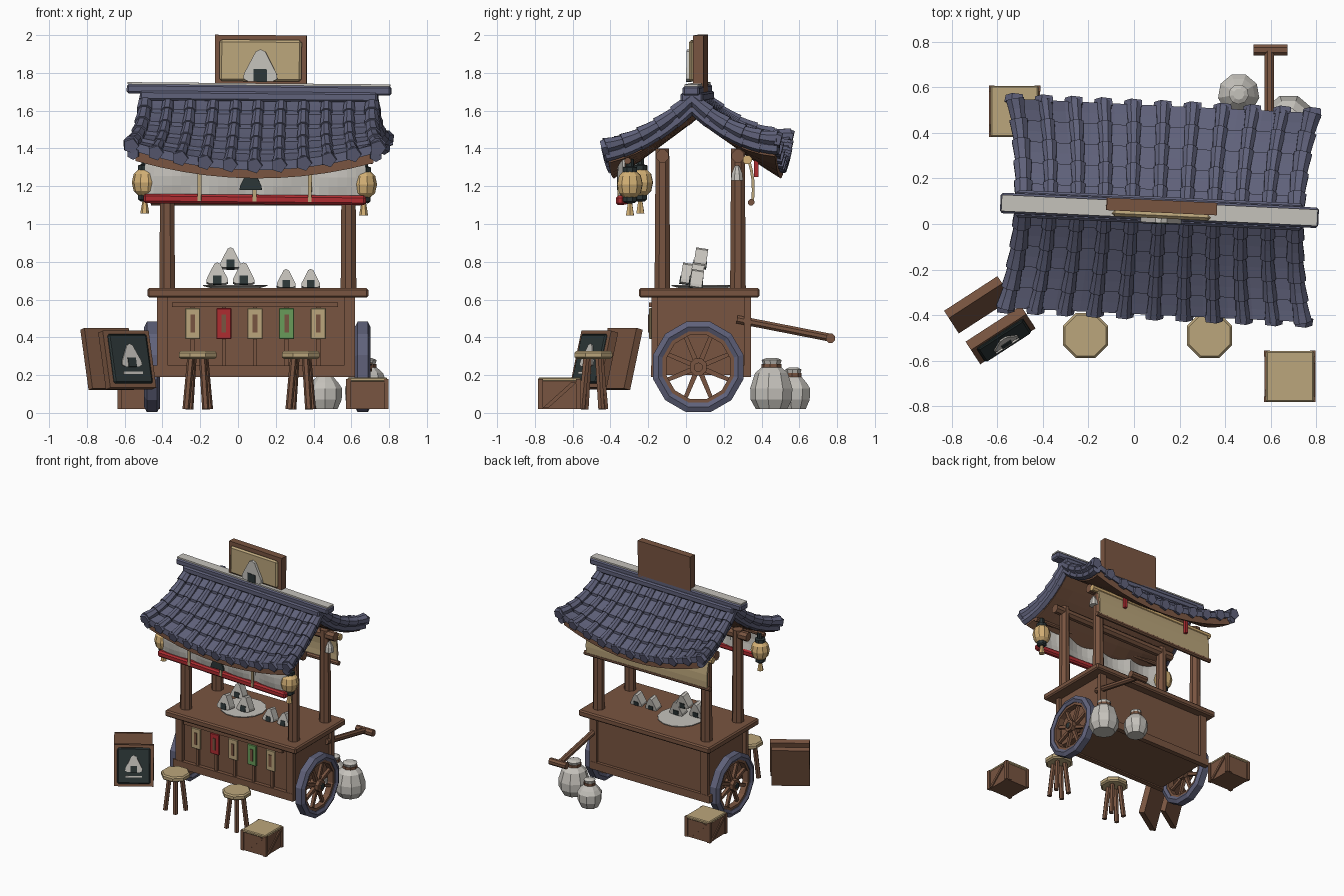
import bpy, bmesh, math
from mathutils import Vector as V, Matrix as Mx

if "Cube" in bpy.data.objects:
    bpy.data.objects.remove(bpy.data.objects["Cube"])

def mat(name, r, g, b):
    m = bpy.data.materials.new(name)
    m.diffuse_color = (r, g, b, 1)
    m.use_nodes = True
    m.node_tree.nodes["Principled BSDF"].inputs["Base Color"].default_value = m.diffuse_color
    return m

WOOD = mat("brown wood", .19, .09, .052)
TILE = mat("slate blue", .115, .12, .195)
CREAM = mat("cream", .50, .38, .20)
WHITE = mat("rice white", .56, .54, .50)
RED = mat("red cloth", .42, .025, .03)
GREEN = mat("green card", .14, .33, .10)
DARK = mat("seaweed dark", .025, .037, .038)
LAMP = mat("lantern yellow", .66, .44, .18)
I = Mx.Identity(4)

def make(name, bm, m, M=I):
    bmesh.ops.recalc_face_normals(bm, faces=bm.faces[:])
    me = bpy.data.meshes.new(name)
    bm.to_mesh(me)
    bm.free()
    me.materials.append(m)
    o = bpy.data.objects.new(name, me)
    o.matrix_world = M
    bpy.context.collection.objects.link(o)
    return o

def add_box(bm, x0, x1, y0, y1, z0, z1):
    S = Mx.Translation(((x0+x1)/2, (y0+y1)/2, (z0+z1)/2)) @ Mx.Diagonal((x1-x0, y1-y0, z1-z0, 1))
    bmesh.ops.create_cube(bm, size=1, matrix=S)

def box(name, m, dims, M=I, bevel=0.0):
    bm = bmesh.new()
    add_box(bm, *dims)
    if bevel:
        bmesh.ops.bevel(bm, geom=bm.edges[:], offset=bevel, segments=1, affect='EDGES')
    return make(name, bm, m, M)

def tube(bm, pts, rads, n=8):
    """Closed tube through points with a radius at each."""
    pts = [V(p) for p in pts]
    rings = []
    for i, p in enumerate(pts):
        t = (pts[min(i+1, len(pts)-1)] - pts[max(i-1, 0)]).normalized()
        a = t.cross(V((1, 0, 0)) if abs(t.z) > .9 else V((0, 0, 1))).normalized()
        b = a.cross(t)
        rings.append([bm.verts.new(p + rads[i]*(math.cos(w)*a + math.sin(w)*b))
                      for w in [math.tau*(k+.5)/n for k in range(n)]])
    for q, r in zip(rings, rings[1:]):
        for k in range(n):
            bm.faces.new((q[k], q[(k+1) % n], r[(k+1) % n], r[k]))
    bm.faces.new(rings[0])
    bm.faces.new(rings[-1])

def rod(name, m, a, b, r, r2=None, n=8, M=I):
    bm = bmesh.new()
    tube(bm, [a, b], [r, r2 or r], n)
    return make(name, bm, m, M)

def lathe(name, m, prof, c, n=8):
    """Vertical turned shape from (radius, height) pairs."""
    bm = bmesh.new()
    tube(bm, [(c[0], c[1], c[2]+z) for r, z in prof], [r for r, z in prof], n)
    return make(name, bm, m, c[3] if len(c) > 3 else I)

def slab(bm, top, bot, nu, nv):
    """Solid sheet between two surface functions of (a, b) in 0..1."""
    g = [[[bm.verts.new(f(i/nu, j/nv)) for j in range(nv+1)] for i in range(nu+1)] for f in (top, bot)]
    for L in g:
        for i in range(nu):
            for j in range(nv):
                bm.faces.new((L[i][j], L[i+1][j], L[i+1][j+1], L[i][j+1]))
    rim = [(i, 0) for i in range(nu)] + [(nu, j) for j in range(nv)] + \
          [(i, nv) for i in range(nu, 0, -1)] + [(0, j) for j in range(nv, 0, -1)]
    for (i, j), (k, l) in zip(rim, rim[1:]+rim[:1]):
        bm.faces.new((g[0][i][j], g[0][k][l], g[1][k][l], g[1][i][j]))

def prism(name, m, pts, y0, y1, M=I):
    bm = bmesh.new()
    a, b = ([bm.verts.new((x, y, z)) for x, z in pts] for y in (y0, y1))
    bm.faces.new(a)
    bm.faces.new(b)
    for k in range(len(a)):
        j = (k+1) % len(a)
        bm.faces.new((a[k], a[j], b[j], b[k]))
    return make(name, bm, m, M)

def riceball(name, w, h, d, M, m=WHITE):
    half = [(.36, 0), (.5, .08), (.48, .24), (.14, .93)]
    pts = [(x*w, z*h) for x, z in half] + [(0, h)] + [(-x*w, z*h) for x, z in half[::-1]]
    prism(name, m, pts, -d/2, d/2, M)
    if m is WHITE:
        box(name+"_wrap", DARK, (-.2*w, .2*w, -d/2-.004, d/2+.004, -.002, .38*h), M)

# ---- roof frame: slightly turned and tilted ----
R = Mx.Translation((.11, .06, 1.5)) @ Mx.Rotation(math.radians(-2.7), 4, 'Z') @ \
    Mx.Rotation(math.radians(.5), 4, 'Y') @ Mx.Translation((0, 0, -1.5))

def roof(s, u, v, h=0):
    lift = .10 if s < 0 else .14
    return V((u*(.60+.055*v*v), s*.46*v, 1.66 - .35*(1.2*v-.2*v*v) + lift*u*u*v*v + h))

ROWS = 5
for s, side in ((-1, "front"), (1, "back")):
    pans, ribs = bmesh.new(), bmesh.new()
    for k in range(ROWS):
        row = lambda b, k=k: (k+b)/ROWS
        slab(pans, lambda a, b: roof(s, 2*a-1, row(b), .002+.02*b),
             lambda a, b: roof(s, 2*a-1, row(b), -.025), 12, 2)
        for i in range(11):
            u = -1+.2*i
            e = 1.25 if abs(u) > .95 else 1
            vs = [row(0), row(.5), row(1)]
            tube(ribs, [roof(s, u, v, .01) for v in vs], [.027*e, .031*e, .035*e], 8)
            if e > 1:
                tube(ribs, [roof(s, u*.985, v, -.04) for v in vs], [.03, .032, .034], 6)
    for i in range(11):
        p = roof(s, -1+.2*i, 1, .005)
        tube(ribs, [p-V((0, s*.015, 0)), p+V((0, s*.015, -.008))], [.046, .042], 5)
    make(side+"_roof_pans", pans, TILE, R)
    make(side+"_roof_ribs", ribs, TILE, R)
    deck = bmesh.new()
    slab(deck, lambda a, b: roof(s, (2*a-1)*.97, .96*b, -.02),
         lambda a, b: roof(s, (2*a-1)*.97, .96*b, -.08), 10, 6)
    make(side+"_roof_boards", deck, WOOD, R)
box("ridge_base", TILE, (-.63, .63, -.06, .06, 1.65, 1.70), R, .01)
box("ridge_beam", TILE, (-.70, .70, -.045, .045, 1.685, 1.735), R, .01)
box("ridge_cap", WHITE, (-.695, .695, -.036, .036, 1.734, 1.745), R)

# ---- roof sign ----
box("sign_frame", WOOD, (-.235, .25, -.01, .045, 1.70, 2.0), R)
box("sign_board", CREAM, (-.21, .225, -.035, -.01, 1.755, 1.975), R, .012)
riceball("sign_riceball", .18, .17, .02, R @ Mx.Translation((.008, -.045, 1.755)))

# ---- front banner ----
def cloth(z0, z1, off):
    def f(y):
        return lambda a, b: V((-.585+1.17*a, -.375-off+y-.035*abs(math.sin(4*math.pi*a))*(.5+.5*b), z0+(z1-z0)*b))
    bm = bmesh.new()
    slab(bm, f(0), f(.015), 24, 3)
    return bm
bm = bmesh.new()
wave = lambda y: (lambda a, b: V((-.585+1.17*a, -.37+y-.035*abs(math.sin(4*math.pi*a))*math.sin(.5+2*b), 1.15+.2*b)))
slab(bm, wave(0), wave(.015), 24, 4)
make("front_banner", bm, WHITE, R)
box("banner_hem", RED, (-.59, .59, -.405, -.36, 1.105, 1.155), R, .012)
for x in (-.2925, 0, .2925):
    box("banner_strap", CREAM, (x-.01, x+.01, -.41, -.40, 1.12, 1.33), R)
prism("banner_emblem", DARK, [(-.06, 1.18), (.06, 1.18), (.055, 1.205), (.015, 1.285), (-.015, 1.285), (-.055, 1.205)],
      -.425, -.41, R @ Mx.Translation((-.02, 0, 0)))
rod("banner_rod", WOOD, (-.62, -.34, 1.34), (.62, -.34, 1.34), .018, M=R)

# ---- lanterns ----
for x in (-.585, .575):
    c = (x, -.33, 0, R)
    lathe("lantern", LAMP, [(.035, 1.145), (.06, 1.17), (.07, 1.215), (.06, 1.26), (.035, 1.285)], c, 10)
    lathe("lantern_cap", DARK, [(.04, 1.28), (.04, 1.305), (.022, 1.31), (.022, 1.35)], c)
    lathe("lantern_base", DARK, [(.025, 1.115), (.038, 1.125), (.038, 1.15)], c)
    lathe("lantern_tassel", LAMP, [(.024, 1.05), (.012, 1.12)], c, 6)

# ---- back cloth ----
bm = bmesh.new()
hang = lambda y: (lambda a, b: V((-.44+1.08*a, .345+y-.02*b+.012*math.sin(math.pi*b), 1.12+.22*b)))
slab(bm, hang(0), hang(.015), 6, 4)
make("back_cloth", bm, CREAM)
rod("cloth_top_rod", LAMP, (-.47, .325, 1.34), (.69, .325, 1.34), .025)
rod("cloth_bottom_rod", WOOD, (-.46, .345, 1.115), (.66, .345, 1.115), .018)
for x in (-.2, .4):
    box("cloth_tie", RED, (x-.012, x+.012, .36, .385, 1.25, 1.37))
lathe("post_bell", WHITE, [(.035, 1.23), (.03, 1.27), (.012, 1.31)], (.625, .27, 0))

# ---- posts and beams ----
for y in (-.125, .275):
    for x in (-.375, .585):
        rod("roof_post", WOOD, (x, y, .64), (x, y, 1.40), .045, .039)
    rod("top_beam", WOOD, (-.47, y, 1.36), (.68, y, 1.36), .036)

# ---- cart body ----
box("cart_body", WOOD, (-.40, .595, -.155, .32, .2, .61))
box("counter", WOOD, (-.48, .69, -.25, .39, .61, .66), bevel=.01)
for y in (-.165, .325):
    box("lower_beam", WOOD, (-.45, .62, y-.02, y+.02, .19, .25))
    for x in (-.40, .59):
        box("body_corner", WOOD, (x-.03, x+.03, y-.018, y+.018, .2, .61))
box("card_rail", WOOD, (-.35, .53, -.195, -.17, .56, .585))
for x, m in zip((-.24, -.075, .09, .257, .425), (CREAM, RED, CREAM, GREEN, CREAM)):
    box("menu_card", m, (x-.04, x+.04, -.195, -.18, .39, .555), bevel=.004)
    box("card_mark", WOOD, (x-.012, x+.012, -.2, -.194, .425, .52))
    box("front_slat", WOOD, (x-.011, x+.011, -.175, -.154, .25, .56))
rod("pull_bar", WOOD, (.595, .27, .495), (.595, .765, .398), .023)
rod("pull_handle", WOOD, (.525, .765, .395), (.675, .765, .395), .027)
rod("axle", WOOD, (-.5, .065, .241), (.71, .065, .241), .025)

# ---- wheels ----
def ring(name, m, prof, c, n):
    bm = bmesh.new()
    rs = [[bm.verts.new((c[0]+x, c[1]+r*math.cos(w), c[2]+r*math.sin(w))) for r, x in prof]
          for w in [math.tau*(k+.5)/n for k in range(n)]]
    for i in range(n):
        for j in range(len(prof)):
            l = (j+1) % len(prof)
            bm.faces.new((rs[i][j], rs[i][l], rs[(i+1) % n][l], rs[(i+1) % n][j]))
    make(name, bm, m)
for x in (-.455, .66):
    c = V((x, .065, .243))
    ring("tyre", TILE, [(.195, -.03), (.218, -.042), (.248, -.027), (.248, .027), (.218, .042), (.195, .03)], c, 12)
    ring("wheel_rim", WOOD, [(.175, -.024), (.2, -.024), (.2, .024), (.175, .024)], c, 12)
    bm = bmesh.new()
    for k in range(8):
        w = math.tau*(k+.5)/8
        tube(bm, [c, c+V((0, .18*math.cos(w), .18*math.sin(w)))], [.02, .015], 4)
    make("spokes", bm, WOOD)
    rod("hub", WOOD, c-V((.04, 0, 0)), c+V((.04, 0, 0)), .048)
    rod("hub_nut", DARK, c-V((.05, 0, 0)), c+V((.05, 0, 0)), .024, n=6)

# ---- food ----
lathe("plate", WHITE, [(.12, .658), (.17, .672), (.17, .678)], (-.015, .09, 0), 14)
for x, y, z, w in ((-.11, .0, .68, .115), (.03, .05, .68, .115), (-.04, .07, .765, .11), (.255, .05, .66, .1), (.385, .05, .66, .1)):
    riceball("riceball", w, w*.98, .065, Mx.Translation((x, y, z)) @ Mx.Rotation(-.15, 4, 'X'))

# ---- stools ----
for x in (-.213, .332):
    lathe("stool_seat", CREAM, [(.095, .285), (.108, .295), (.108, .318), (.098, .328)], (x, -.49, 0), 8)
    for k in range(4):
        a, b = math.cos(k*math.pi/2+.6), math.sin(k*math.pi/2+.6)
        rod("stool_leg", WOOD, (x+.075*a, -.49+.075*b, .02), (x+.045*a, -.49+.045*b, .29), .019, n=6)

# ---- crates ----
for x, y in ((.685, -.67), (-.525, .495)):
    T = Mx.Translation((x, y, 0))
    box("crate", WOOD, (-.103, .103, -.105, .105, .02, .172), T)
    box("crate_lid", CREAM, (-.105, .105, -.112, .112, .165, .188), T, .006)
    for k in range(4):
        Q = T @ Mx.Rotation(k*math.pi/2, 4, 'Z')
        box("crate_edge", WOOD, (-.113, -.088, -.113, -.088, .02, .18), Q)
        prism("crate_brace", WOOD, [(-.09, .025), (-.06, .025), (.09, .16), (.06, .16)], -.112, -.1, Q)

# ---- standing boards ----
tilt = Mx.Rotation(math.radians(33), 4, 'Z') @ Mx.Rotation(math.radians(-14), 4, 'X')
B = Mx.Translation((-.685, -.355, .285)) @ tilt
box("rear_board", WOOD, (-.14, .14, -.02, .02, -.165, .165), B)
F = Mx.Translation((-.585, -.49, .28)) @ tilt
box("front_board", WOOD, (-.145, .145, -.02, .025, -.155, .155), F)
box("chalkboard", DARK, (-.122, .122, -.034, -.018, -.135, .135), F, .01)
riceball("chalk_riceball", .125, .125, .008, F @ Mx.Translation((0, -.037, -.045)))
box("chalk_line", WHITE, (-.06, .06, -.04, -.033, -.085, -.073), F)

# ---- sacks ----
for x, y, k, h in ((.68, .455, 1.0, .29), (.46, .57, .8, .24)):
    lathe("sack", WHITE, [(.085*k, .02), (.113*k, .07), (.115*k, .13), (.09*k, h-.08), (.045*k, h-.04), (.055*k, h-.01), (.03*k, h)], (x, y, 0), 9)
    lathe("sack_tie", WOOD, [(.055*k, h-.05), (.055*k, h-.03)], (x, y, 0), 9)
